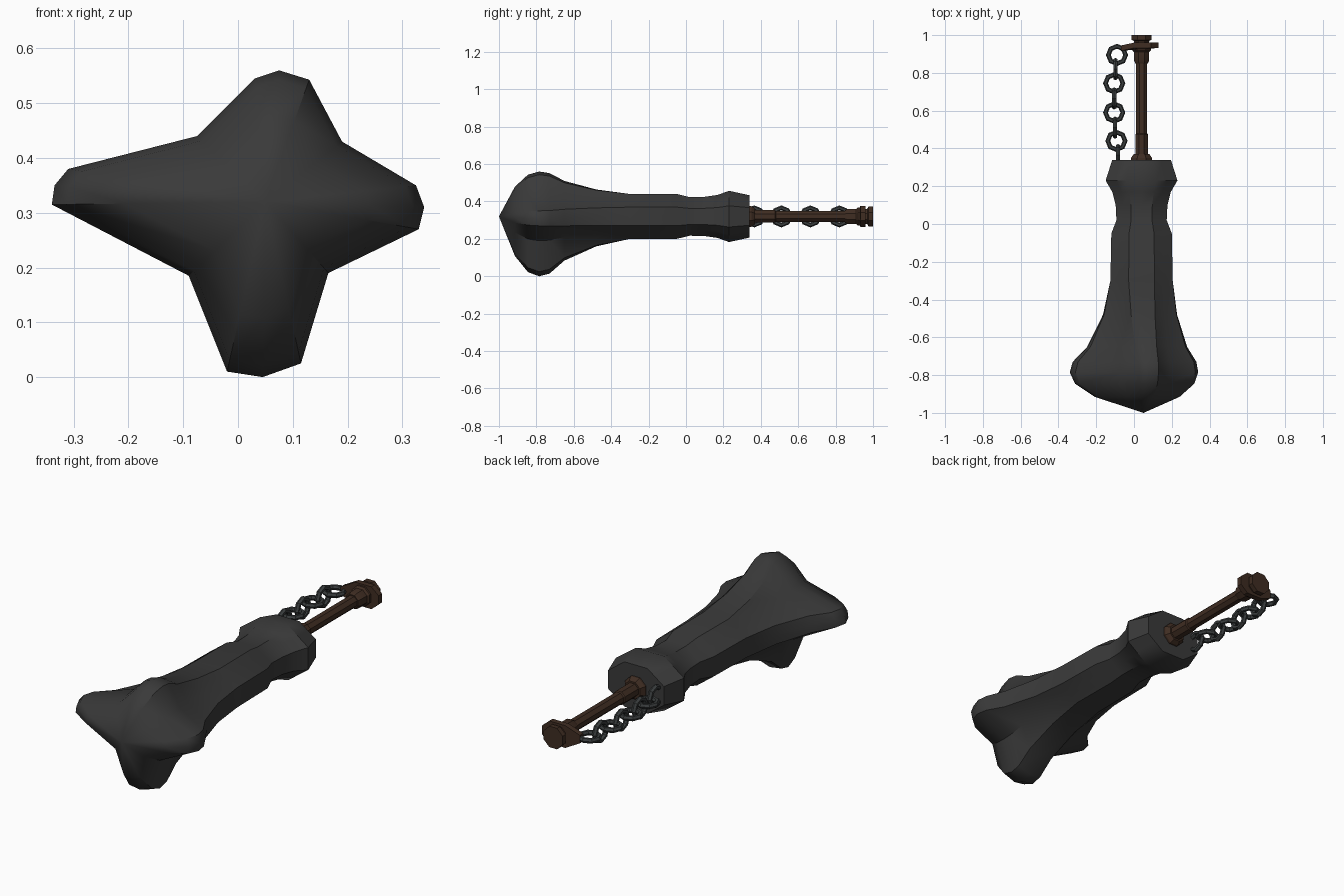
import bpy, bmesh, math

if "Cube" in bpy.data.objects:
    bpy.data.objects.remove(bpy.data.objects["Cube"])

CX, CZ = 0.04, 0.32          # long axis of the club


def material(name, rgb):
    m = bpy.data.materials.new(name)
    m.diffuse_color = (*rgb, 1)
    m.use_nodes = True
    m.node_tree.nodes["Principled BSDF"].inputs["Base Color"].default_value = m.diffuse_color
    return m


STONE = material("dark stone", (0.042, 0.042, 0.042))
WOOD = material("brown iron", (0.05, 0.026, 0.016))
STEEL = material("chain steel", (0.042, 0.047, 0.048))


def finish(ob, mat, angle):
    ob.data.materials.append(mat)
    bpy.ops.object.select_all(action='DESELECT')
    ob.select_set(True)
    bpy.context.view_layer.objects.active = ob
    bpy.ops.object.shade_smooth_by_angle(angle=math.radians(angle))


def loft(name, rings, mat, angle=30, tip=None):
    """Skin rings of points, closing the first; the last ends in a cap or a tip."""
    bm = bmesh.new()
    loops = [[bm.verts.new(p) for p in ring] for ring in rings]
    n = len(loops[0])
    for a, b in zip(loops, loops[1:]):
        for i in range(n):
            j = (i + 1) % n
            bm.faces.new((a[i], a[j], b[j], b[i]))
    bm.faces.new(loops[0])
    if tip:
        t = bm.verts.new(tip)
        for i in range(n):
            bm.faces.new((loops[-1][i], loops[-1][(i + 1) % n], t))
    else:
        bm.faces.new(loops[-1])
    bmesh.ops.recalc_face_normals(bm, faces=bm.faces)
    me = bpy.data.meshes.new(name)
    bm.to_mesh(me)
    bm.free()
    ob = bpy.data.objects.new(name, me)
    bpy.context.collection.objects.link(ob)
    finish(ob, mat, angle)
    return ob


# Four-lobed outline of the club head: three tip points and a valley per lobe
STAR = [(.33, .27), (.34, .31), (.325, .35), (.19, .43),
        (.13, .543), (.075, .56), (.03, .545), (-.075, .44),
        (-.31, .38), (-.335, .35), (-.34, .315), (-.09, .185),
        (-.02, .01), (.045, 0), (.115, .025), (.165, .19)]


def oct_ring(y, rx, rz):
    """Flat-sided octagon with a point at each corner and each side's middle."""
    pts = []
    for i in range(16):
        a = math.radians(22.5 * (i - 1))
        k = 1 if i % 2 else 1 / math.cos(math.pi / 8)
        pts.append((CX + rx * k * math.cos(a), y, CZ + rz * k * math.sin(a)))
    return pts


def head_ring(y, w):
    """Blend from the handle section (0) to the full star (1)."""
    return [(p[0] + (s[0] - p[0]) * w, y, p[2] + (s[1] - p[2]) * w)
            for p, s in zip(oct_ring(y, .16, .12), STAR)]


def star_ring(y, k):
    """Star outline shrunk towards the nose."""
    return [(.05 + (x - .05) * k, y, CZ + (z - CZ) * k) for x, z in STAR]


# Club body: flared collar, grip, swelling lobed head and pointed nose
body = [oct_ring(y, rx, rz) for y, rx, rz in (
    (.34, .155, .113), (.23, .19, .137), (.17, .155, .115), (.10, .137, .105),
    (.02, .133, .103), (-.05, .16, .12), (-.30, .165, .12))]
body += [head_ring(-.48, .2), head_ring(-.65, .58), head_ring(-.73, .93),
         head_ring(-.785, 1)]
body += [star_ring(-.845, .93), star_ring(-.915, .66)]
loft("club_body", body, STONE, 35, tip=(.05, -1, CZ))


def turned(name, profile):
    """Octagonal turned part along y from (y, radius) pairs."""
    return loft(name, [[(CX + r * math.cos(math.pi * (i + .5) / 4), y,
                         CZ + r * math.sin(math.pi * (i + .5) / 4))
                        for i in range(8)] for y, r in profile], WOOD)


# Rod with its base nut and end fittings
turned("rod", [(.30, .036), (.475, .036), (.48, .031), (.90, .031)])
turned("rod_base_nut", [(.33, .06), (.35, .06), (.37, .045)])
turned("rod_socket", [(.85, .036), (.865, .043), (.91, .044), (.92, .053),
                      (.94, .053)])
turned("rod_end_cap", [(.955, .042), (.97, .045), (.975, .057), (1.0, .057)])

# Plate with an ear that carries the chain
plate = [(.13, .022), (.09, .056), (0, .056), (-.07, .02)]
outline = plate + [(x, -z) for x, z in reversed(plate)]
loft("chain_plate", [[(x, y - (.015 if x < -.05 else 0), CZ + z)
                      for x, z in outline] for y in (.932, .96)], WOOD)

# Chain: links alternate between lying flat and standing upright
LINKS = [(-.085, .365), (-.093, .44), (-.10, .51), (-.105, .59),
         (-.105, .665), (-.105, .745), (-.098, .82), (-.09, .895)]
for i, (x, y) in enumerate(LINKS):
    upright = i % 2 == 0
    rot = (0, math.pi / 2, 0) if upright else (0, 0, 0)
    bpy.ops.mesh.primitive_torus_add(
        major_segments=8, minor_segments=6, major_radius=.046,
        minor_radius=.013, location=(x, y, CZ), rotation=rot)
    link = bpy.context.object
    link.name = "chain_link_%d" % (i + 1)
    finish(link, STEEL, 30)
